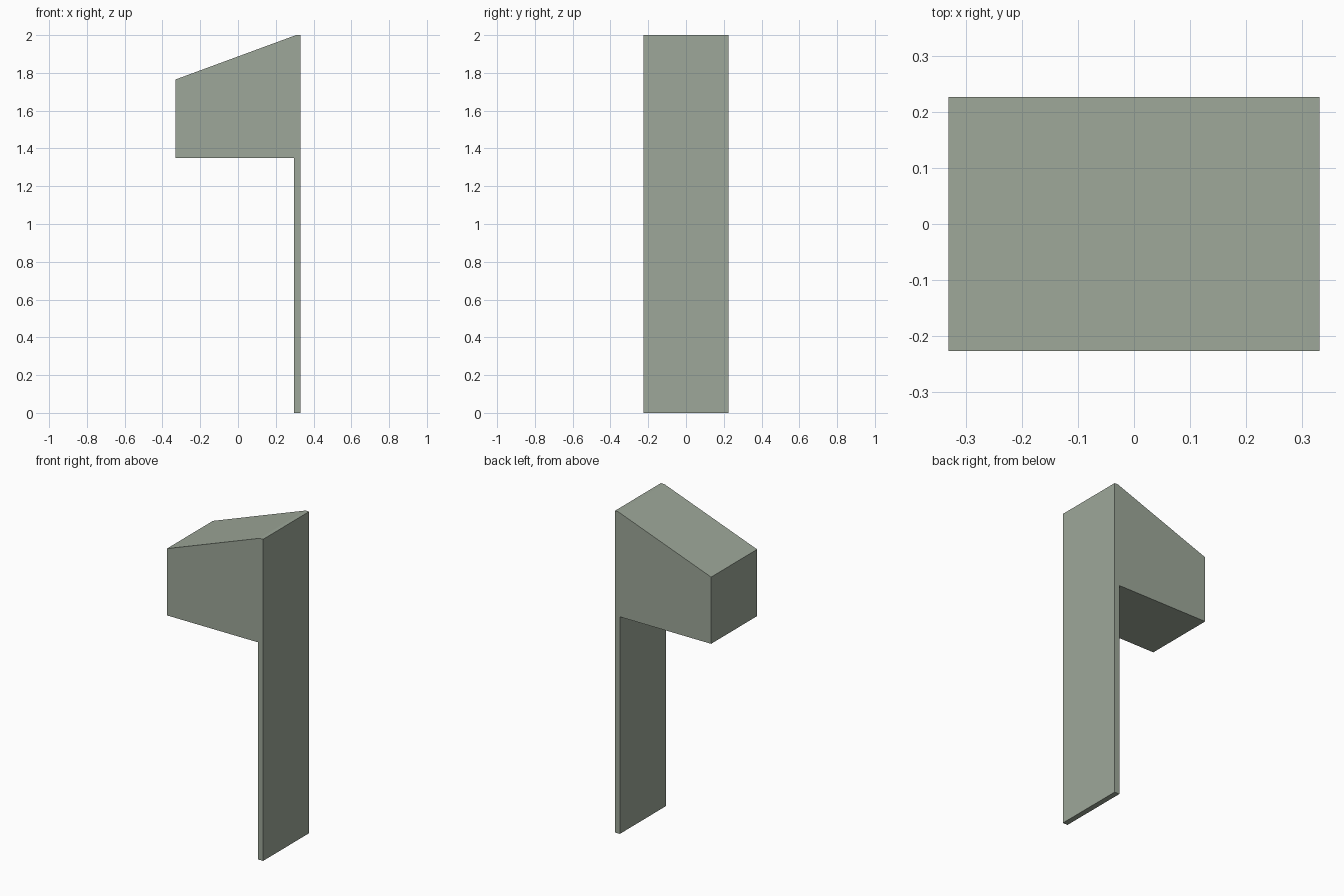
import bpy
import bmesh

cube = bpy.data.objects.get("Cube")
if cube:
    bpy.data.objects.remove(cube, do_unlink=True)

# Single sage grey finish
sage = bpy.data.materials.new("sage_grey")
sage.use_nodes = True
colour = (0.34, 0.39, 0.32, 1)
sage.diffuse_color = colour
sage.node_tree.nodes["Principled BSDF"].inputs["Base Color"].default_value = colour


def extrude_profile(name, profile, half_depth, material):
    """Extrude an x-z outline symmetrically along y."""
    bm = bmesh.new()
    face = bm.faces.new([bm.verts.new((x, -half_depth, z)) for x, z in profile])
    result = bmesh.ops.extrude_face_region(bm, geom=[face])
    moved = [v for v in result["geom"] if isinstance(v, bmesh.types.BMVert)]
    bmesh.ops.translate(bm, verts=moved, vec=(0, 2 * half_depth, 0))
    bmesh.ops.recalc_face_normals(bm, faces=bm.faces)
    mesh = bpy.data.meshes.new(name)
    bm.to_mesh(mesh)
    bm.free()
    mesh.materials.append(material)
    obj = bpy.data.objects.new(name, mesh)
    bpy.context.collection.objects.link(obj)
    return obj


# Tall back panel and sloping box share one outline
outer, inner = 0.331, 0.297
top, eave, underside = 2.0, 1.765, 1.35
outline = [
    (outer, 0), (outer, top), (inner + 0.01, top),
    (-outer, eave), (-outer, underside),
    (inner, underside), (inner, 0),
]
extrude_profile("panel_with_sloped_box", outline, 0.226, sage)
